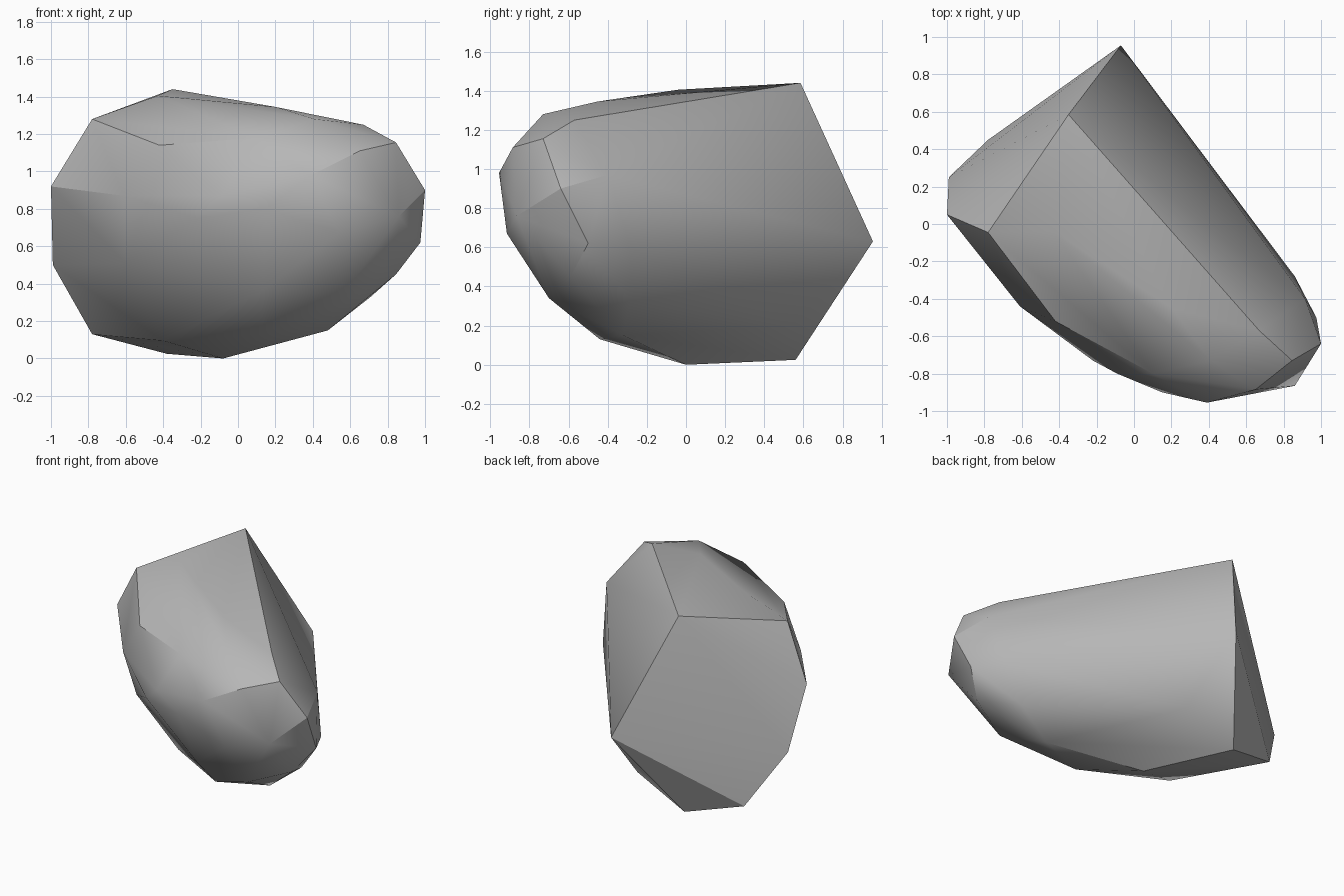
import bpy
import bmesh
import math
from mathutils import Vector

default_cube = bpy.data.objects.get("Cube")
if default_cube:
    bpy.data.objects.remove(default_cube, do_unlink=True)


def make_material(name, colour):
    material = bpy.data.materials.new(name)
    material.use_nodes = True
    material.diffuse_color = colour
    shader = material.node_tree.nodes["Principled BSDF"]
    shader.inputs["Base Color"].default_value = colour
    shader.inputs["Roughness"].default_value = 0.9
    return material


def make_boulder(name, corner_groups, material):
    """Wrap a convex stone skin around the chipped corners."""
    bm = bmesh.new()
    for group in corner_groups:
        for corner in group:
            bm.verts.new(Vector(corner))
    hull = bmesh.ops.convex_hull(bm, input=bm.verts[:])
    loose = {v for v in hull["geom_interior"] + hull["geom_unused"]
             if isinstance(v, bmesh.types.BMVert) and v.is_valid}
    bmesh.ops.delete(bm, geom=list(loose), context="VERTS")
    bmesh.ops.recalc_face_normals(bm, faces=bm.faces[:])
    mesh = bpy.data.meshes.new(name)
    bm.to_mesh(mesh)
    bm.free()
    mesh.materials.append(material)
    boulder = bpy.data.objects.new(name, mesh)
    bpy.context.collection.objects.link(boulder)
    return boulder


# Broken face at the back, where the stone split off
split_face = [
    (-.07, .955, .63), (-.35, .585, 1.44), (-.78, -.045, 1.28),
    (-1, .05, .92), (-.99, .25, .5), (-.78, .45, .13), (-.38, .56, .025),
]
# Worn ridge along the top
crown = [
    (-.43, -.04, 1.405), (.2, -.45, 1.345), (.41, -.73, 1.28),
    (.67, -.57, 1.25), (.845, -.73, 1.155), (.65, -.885, 1.11),
    (.1, -.8, 1.18), (-.42, -.52, 1.14),
]
# Rounded flank facing the front
front_flank = [
    (-.61, -.44, .87), (-.22, -.73, .75), (-.09, -.8, .87),
    (.15, -.9, .8), (.39, -.955, .98), (.54, -.915, .67),
    (-.6, -.3, .51), (.13, -.66, .36),
]
# Blunt nose and the bulging side behind it
nose = [
    (.86, -.865, .76), (1, -.64, .9), (.975, -.5, .62),
    (.845, -.59, .45), (.86, -.28, .59), (.915, -.4, .97),
    (.71, -.29, .33), (.01, .54, .2),
]
# Underside that rests on the ground
underside = [
    (-.08, 0, 0), (-.4, -.11, .095), (.13, -.44, .13),
    (.48, -.32, .15), (.56, -.7, .34),
]

stone_grey = make_material("stone grey", (.47, .47, .47, 1))
boulder = make_boulder(
    "boulder", [split_face, crown, front_flank, nose, underside], stone_grey)

# Soft facets with the strongest chips kept crisp
bpy.ops.object.select_all(action="DESELECT")
boulder.select_set(True)
bpy.context.view_layer.objects.active = boulder
bpy.ops.object.shade_smooth_by_angle(angle=math.radians(30))
